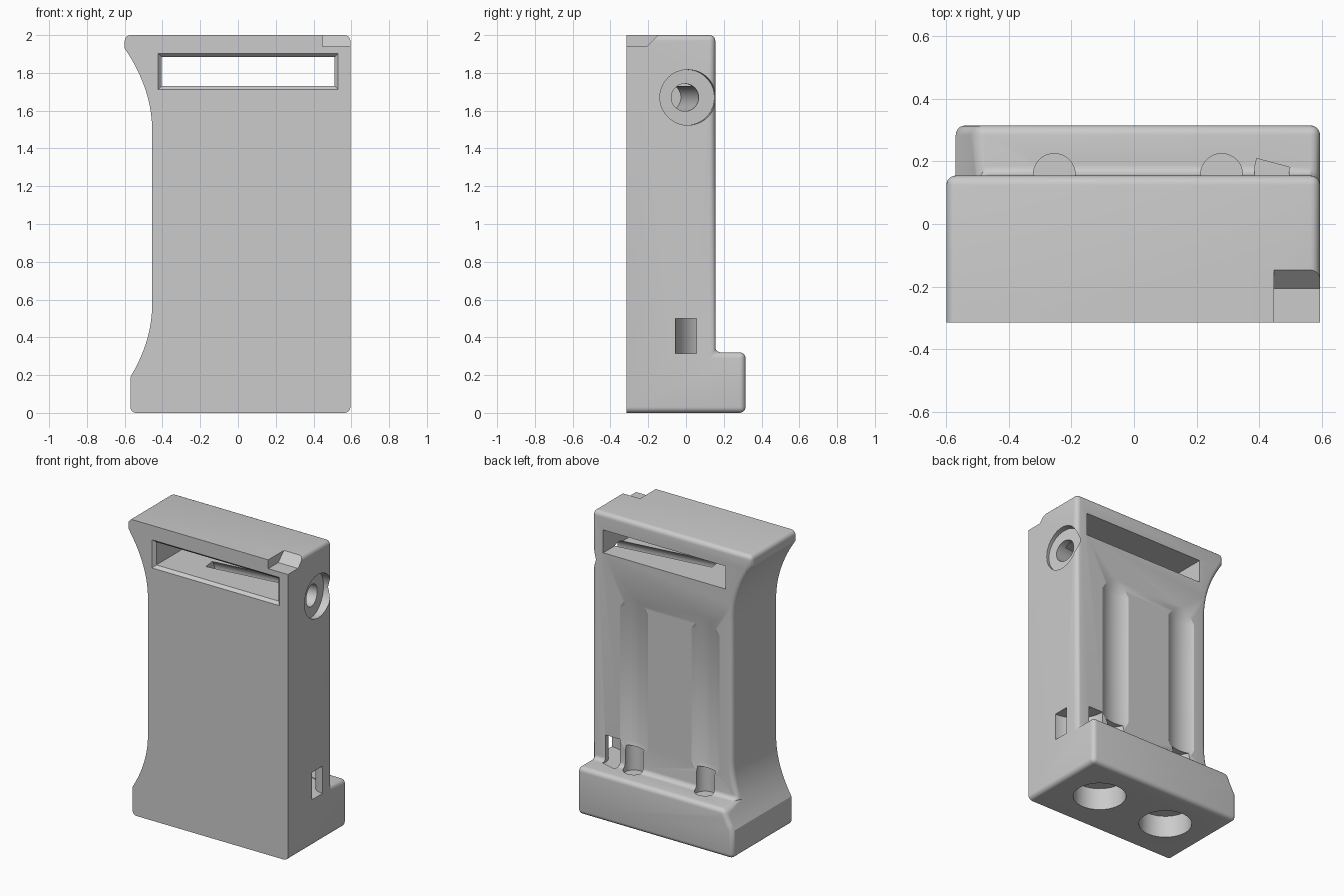
import bpy, bmesh, math
from mathutils import Vector

cube = bpy.data.objects.get("Cube")
if cube:
    bpy.data.objects.remove(cube, do_unlink=True)

mat = bpy.data.materials.new("plain_grey")
mat.use_nodes = True
GREY = (0.6, 0.6, 0.6, 1)
mat.diffuse_color = GREY
mat.node_tree.nodes["Principled BSDF"].inputs["Base Color"].default_value = GREY


def loft(name, rings):
    """Closed solid through rings of equally many points."""
    bm = bmesh.new()
    vs = [[bm.verts.new(p) for p in ring] for ring in rings]
    n = len(vs[0])
    for a, b in zip(vs, vs[1:]):
        for i in range(n):
            j = (i + 1) % n
            bm.faces.new((a[i], a[j], b[j], b[i]))
    bm.faces.new(vs[0])
    bm.faces.new(vs[-1])
    bmesh.ops.recalc_face_normals(bm, faces=bm.faces)
    mesh = bpy.data.meshes.new(name)
    bm.to_mesh(mesh)
    bm.free()
    ob = bpy.data.objects.new(name, mesh)
    bpy.context.collection.objects.link(ob)
    mesh.materials.append(mat)
    return ob


def lathe(name, start, axis, stations, n=48):
    """Round solid along an axis; stations are (distance, radius)."""
    start, axis = Vector(start), Vector(axis).normalized()
    u = axis.orthogonal().normalized()
    v = axis.cross(u)
    turns = [math.tau * i / n for i in range(n)]
    return loft(name, [[start + axis * d + r * (u * math.cos(t) + v * math.sin(t))
                        for t in turns] for d, r in stations])


FRONT, BACK, FOOT_BACK, FOOT_TOP = -0.315, 0.155, 0.315, 0.32
RIGHT, WAIST = 0.595, -0.455

# Front outline with a curved waist on one side
outline = [(RIGHT, 0), (RIGHT, FOOT_TOP), (RIGHT, 2), (-0.6, 2)]
for i in range(10, -1, -1):
    t = i / 10
    outline.append((WAIST - 0.145 * t * t, 1.5 + 0.43 * t))
drop = 0.57 - FOOT_TOP
for z in [0.57 - drop * i / 6 for i in range(7)] + [0.275, 0.23, 0.19]:
    outline.append((WAIST - 0.115 * ((0.57 - z) / 0.38) ** 2, z))
outline.append((-0.57, 0))
body = loft("grip_body", [[(x, y, z) for x, z in outline] for y in (FRONT, BACK)])

# Split the back, pull out the foot and round the edges
bm = bmesh.new()
bm.from_mesh(body.data)
back = next(f for f in bm.faces if all(v.co.y > BACK - 0.01 for v in f.verts))
pair = [v for v in back.verts if abs(v.co.z - FOOT_TOP) < 1e-4]
bmesh.utils.face_split(back, pair[0], pair[1])
bm.faces.ensure_lookup_table()
low = next(f for f in bm.faces
           if all(v.co.y > BACK - 0.01 and v.co.z < FOOT_TOP + 0.01 for v in f.verts))
res = bmesh.ops.extrude_face_region(bm, geom=[low])
for v in res["geom"]:
    if isinstance(v, bmesh.types.BMVert):
        v.co.y = FOOT_BACK
if low.is_valid:
    bm.faces.remove(low)
bmesh.ops.recalc_face_normals(bm, faces=bm.faces)
bmesh.ops.dissolve_limit(bm, angle_limit=0.01, verts=bm.verts, edges=bm.edges)
rim = [e for e in bm.edges if e.calc_face_angle(0) > math.radians(45)
       and not all(v.co.y < FRONT + 0.01 for v in e.verts)]
bmesh.ops.bevel(bm, geom=rim, offset=0.05, offset_type='OFFSET', segments=5,
                profile=0.5, affect='EDGES', clamp_overlap=True)
bmesh.ops.recalc_face_normals(bm, faces=bm.faces)
bm.to_mesh(body.data)
bm.free()

cutters = []


# Strap slot with a chamfered front rim
def slot_ring(y, grow):
    x0, x1, z0, z1 = -0.405 - grow, 0.512 + grow, 1.73 - grow, 1.885 + grow
    return [(x0, y, z0), (x1, y, z0), (x1, y, z1), (x0, y, z1)]


cutters.append(loft("slot_cut", [slot_ring(FRONT - 0.01, 0.027),
                                 slot_ring(FRONT + 0.02, 0), slot_ring(0.3, 0)]))

# Sloped notch in the top corner
notch = [(-0.4, 1.94), (-0.207, 1.94), (-0.117, 2.03), (-0.4, 2.03)]
cutters.append(loft("notch_cut", [[(x, y, z) for y, z in notch] for x in (0.447, 0.7)]))

# Slanted side socket with a wider mouth
slant = (-0.75, -0.1, 0)
cutters.append(lathe("socket_mouth_cut", (RIGHT, 0.01, 1.67), slant,
                     [(-0.15, 0.147), (0.04, 0.147)]))
cutters.append(lathe("socket_bore_cut", (RIGHT, 0.0, 1.67), slant,
                     [(-0.05, 0.073), (0.75, 0.073)]))

# Curved cord loop from the side to the back
angles = [math.radians(165 + 6 * i) for i in range(21)]
arc = [(r, a) for r, seq in ((0.21, angles), (0.10, angles[::-1])) for a in seq]
cutters.append(loft("cord_loop_cut", [[(RIGHT + r * math.cos(a), BACK + r * math.sin(a), z)
                                       for r, a in arc] for z in (0.315, 0.5)]))

# Foot recesses, back pockets and shallow back grooves
for x in (-0.255, 0.28):
    cutters.append(lathe("foot_recess_cut", (x, 0, 0), (0, 0, 1),
                         [(-0.1, 0.165), (0.15, 0.165)]))
    cutters.append(lathe("groove_cut", (x, BACK + 0.169, 0), (0, 0, 1),
                         [(0.43, 0.18), (0.5, 0.199), (1.4, 0.199), (1.5, 0.165)], 96))
    cutters.append(lathe("pocket_cut", (x, BACK + 0.003, 0), (0, 0, 1),
                         [(0.29, 0.067), (0.47, 0.067)]))

bpy.ops.object.select_all(action='DESELECT')
bpy.context.view_layer.objects.active = body
body.select_set(True)
for cutter in cutters:
    cutter.hide_render = True
    mod = body.modifiers.new(cutter.name, 'BOOLEAN')
    mod.operation = 'DIFFERENCE'
    mod.solver = 'EXACT'
    mod.object = cutter
    bpy.ops.object.modifier_apply(modifier=mod.name)
    bpy.data.objects.remove(cutter, do_unlink=True)
bpy.ops.object.shade_smooth_by_angle(angle=math.radians(28))
